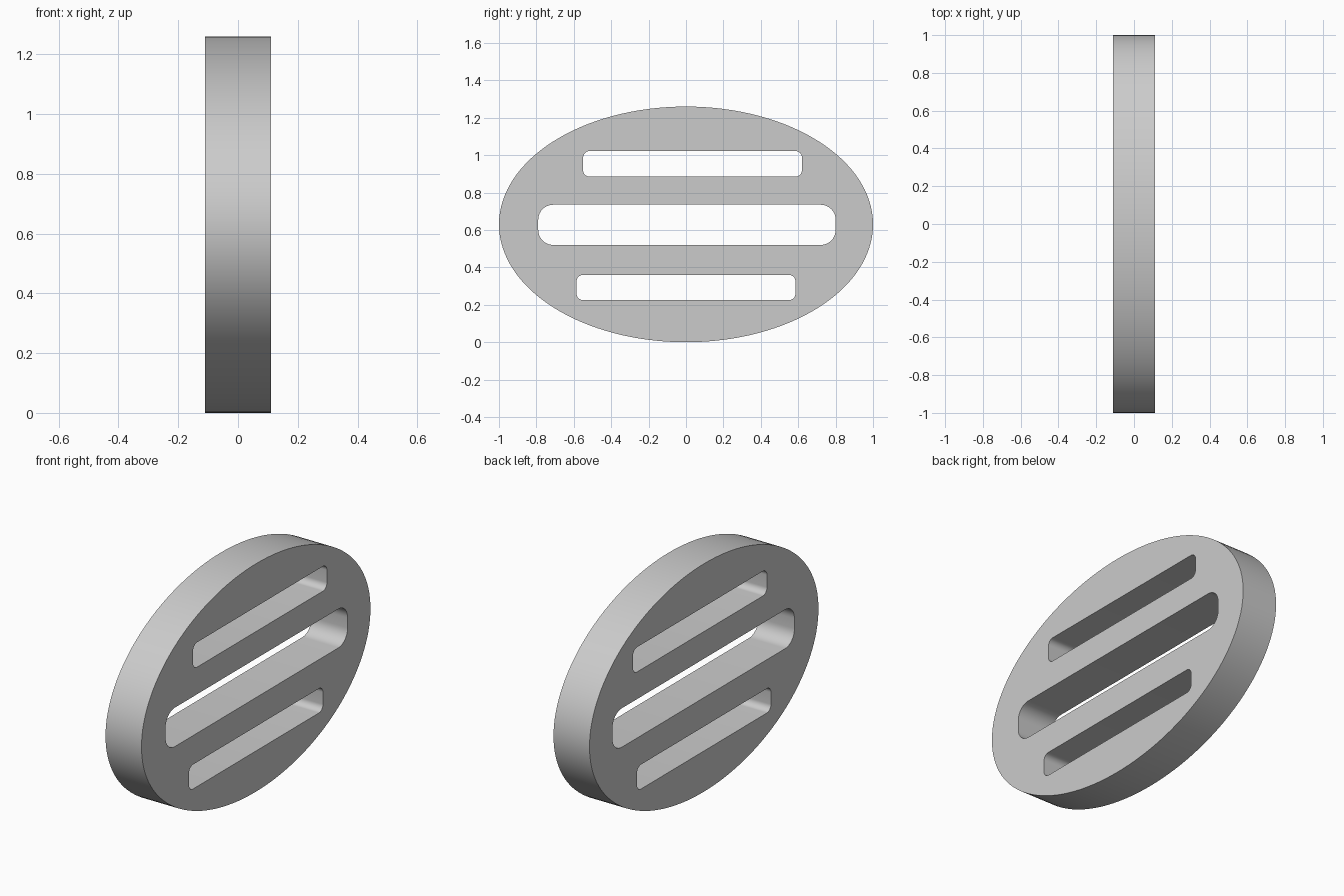
import bpy
from math import cos, sin, pi, radians

if "Cube" in bpy.data.objects:
    bpy.data.objects.remove(bpy.data.objects["Cube"], do_unlink=True)

HALF_THICKNESS = 0.11
HALF_HEIGHT = 0.63

grey = bpy.data.materials.new("plain grey")
grey.use_nodes = True
colour = (0.6, 0.6, 0.6, 1)
grey.diffuse_color = colour
grey.node_tree.nodes["Principled BSDF"].inputs["Base Color"].default_value = colour


def arc(cx, cy, rx, ry, start, end, steps):
    """Points along part of an ellipse, both ends included."""
    angles = [start + (end - start) * i / steps for i in range(steps + 1)]
    return [(cx + rx * cos(a), cy + ry * sin(a)) for a in angles]


def rounded_slot(y0, y1, z0, z1, r):
    """Outline of a rectangle with rounded corners."""
    corners = [(y1 - r, z1 - r), (y0 + r, z1 - r), (y0 + r, z0 + r), (y1 - r, z0 + r)]
    points = []
    for i, (cy, cz) in enumerate(corners):
        points += arc(cy, cz, r, r, i * pi / 2, (i + 1) * pi / 2, 10)
    return points


# Oval outline and its three slots
outlines = [
    arc(0, HALF_HEIGHT, 1, HALF_HEIGHT, 0, 2 * pi, 128)[:-1],
    rounded_slot(-0.55, 0.62, 0.885, 1.022, 0.035),
    rounded_slot(-0.79, 0.80, 0.52, 0.735, 0.08),
    rounded_slot(-0.585, 0.585, 0.225, 0.36, 0.035),
]

# Filled profile, extruded to the plate's thickness
profile = bpy.data.curves.new("slotted_oval_plate", "CURVE")
profile.dimensions = "2D"
profile.fill_mode = "BOTH"
profile.extrude = HALF_THICKNESS
for outline in outlines:
    spline = profile.splines.new("POLY")
    spline.points.add(len(outline) - 1)
    for point, (y, z) in zip(spline.points, outline):
        point.co = (y, z, 0, 1)
    spline.use_cyclic_u = True
profile.materials.append(grey)

plate = bpy.data.objects.new("slotted_oval_plate", profile)
bpy.context.collection.objects.link(plate)
plate.rotation_euler = (radians(90), 0, radians(90))

# Turn into a mesh with welded, sharp rims and smooth walls
bpy.ops.object.select_all(action="DESELECT")
plate.select_set(True)
bpy.context.view_layer.objects.active = plate
bpy.ops.object.convert(target="MESH")
bpy.ops.object.mode_set(mode="EDIT")
bpy.ops.mesh.select_all(action="SELECT")
bpy.ops.mesh.remove_doubles(threshold=0.0001)
bpy.ops.mesh.normals_make_consistent(inside=False)
bpy.ops.object.mode_set(mode="OBJECT")
bpy.ops.object.shade_smooth_by_angle(angle=radians(30))
